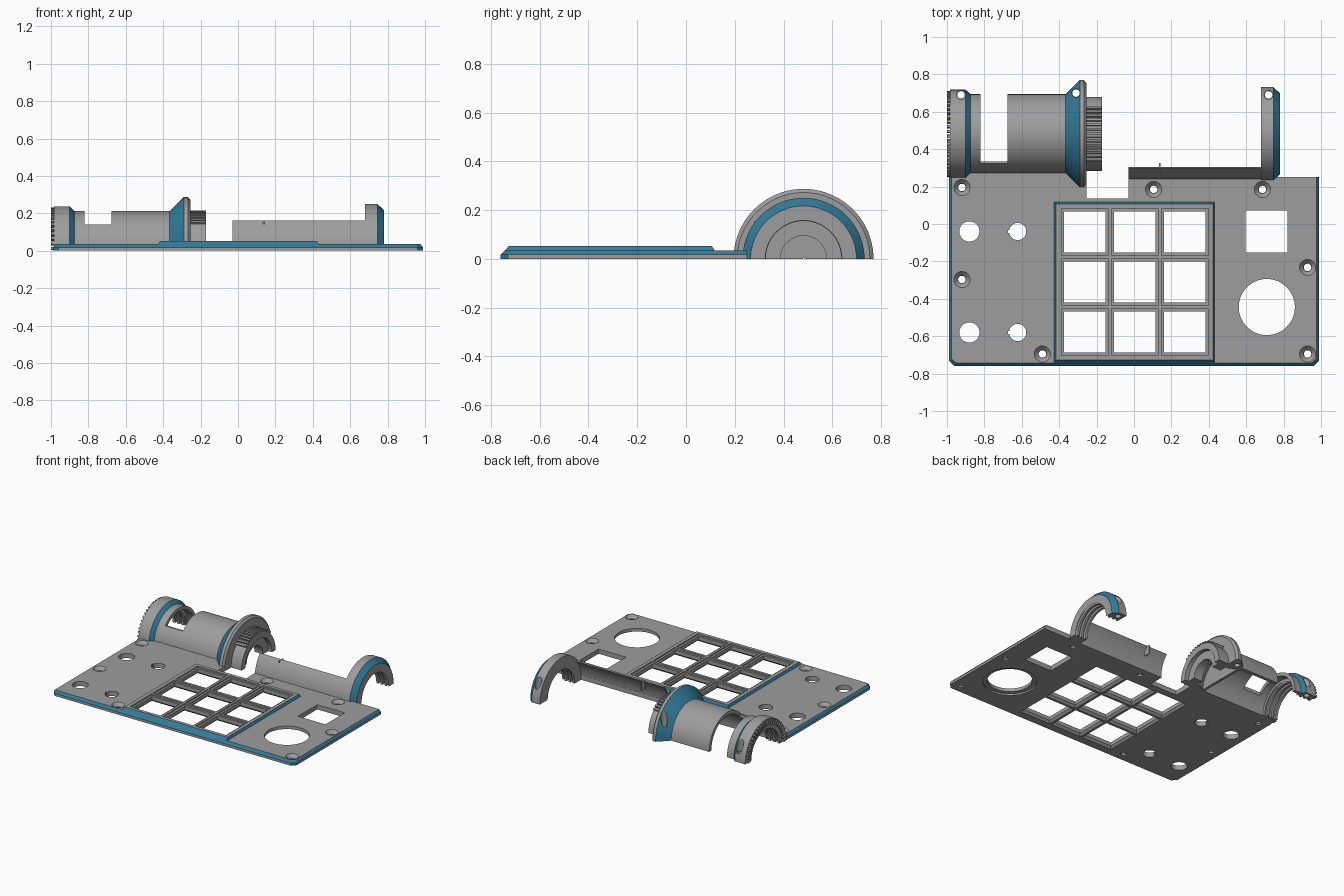
import bpy, bmesh, math
from mathutils import Matrix, Vector

if "Cube" in bpy.data.objects:
    bpy.data.objects.remove(bpy.data.objects["Cube"])

AX = 0.482  # y of the half-tube axis, which runs along x on z = 0


def material(name, col):
    m = bpy.data.materials.new(name)
    m.diffuse_color = (*col, 1)
    m.use_nodes = True
    m.node_tree.nodes["Principled BSDF"].inputs["Base Color"].default_value = m.diffuse_color
    return m


GREY = material("grey plastic", (0.34, 0.34, 0.34))
BLUE = material("blue trim", (0.03, 0.2, 0.32))


def finish(bm, name, smooth=False):
    bmesh.ops.recalc_face_normals(bm, faces=bm.faces)
    me = bpy.data.meshes.new(name)
    bm.to_mesh(me)
    bm.free()
    ob = bpy.data.objects.new(name, me)
    bpy.context.collection.objects.link(ob)
    me.materials.append(GREY)
    me.materials.append(BLUE)
    if smooth:
        bpy.ops.object.select_all(action='DESELECT')
        ob.select_set(True)
        bpy.context.view_layer.objects.active = ob
        bpy.ops.object.shade_smooth_by_angle(angle=math.radians(25))
    return ob


def half_turn(name, prof, blue=(), steps=40, a0=0, a1=math.pi):
    """Sweep a closed (x, radius) profile about the tube axis."""
    bm = bmesh.new()
    rings = []
    for i in range(steps + 1):
        t = a0 + (a1 - a0) * i / steps
        rings.append([bm.verts.new((x, AX - r * math.cos(t), r * math.sin(t))) for x, r in prof])
    n = len(prof)
    for a, b in zip(rings, rings[1:]):
        for j in range(n):
            k = (j + 1) % n
            bm.faces.new((a[j], a[k], b[k], b[j])).material_index = int(j in blue)
    bm.faces.new(rings[0])
    bm.faces.new(rings[-1][::-1])
    return finish(bm, name, True)


def loft(name, sections, is_blue):
    """Stack outlines [(z, points)] into a solid; is_blue(level, edge centre) picks trim."""
    bm = bmesh.new()
    loops = [[bm.verts.new((x, y, z)) for x, y in pts] for z, pts in sections]
    n = len(loops[0])
    for lv, (a, b) in enumerate(zip(loops, loops[1:])):
        for j in range(n):
            f = bm.faces.new((a[j], a[(j + 1) % n], b[(j + 1) % n], b[j]))
            f.material_index = int(is_blue(lv, f.calc_center_median()))
    bm.faces.new(loops[0][::-1])
    bm.faces.new(loops[-1])
    return finish(bm, name)


def add_box(bm, lo, hi, rot=None):
    lo, hi = Vector(lo), Vector(hi)
    m = Matrix.Translation((lo + hi) / 2) @ Matrix.Diagonal((*(hi - lo), 1))
    bmesh.ops.create_cube(bm, size=1, matrix=(rot or Matrix()) @ m)


def box(name, lo, hi):
    bm = bmesh.new()
    add_box(bm, lo, hi)
    return finish(bm, name)


def plug(x, y, z0, z1, r0, r1, seg=40):
    """Round or square (seg=4, r = half width) cutter."""
    k = math.sqrt(2) if seg == 4 else 1
    bm = bmesh.new()
    bmesh.ops.create_cone(bm, cap_ends=True, segments=seg, radius1=r0 * k, radius2=r1 * k, depth=z1 - z0,
                          matrix=Matrix.Translation((x, y, (z0 + z1) / 2)) @ Matrix.Rotation(math.pi / 4, 4, 'Z'))
    return finish(bm, "cutter")


def cut(ob, cutters):
    for c in cutters:
        md = ob.modifiers.new("cut", 'BOOLEAN')
        md.operation, md.solver, md.object = 'DIFFERENCE', 'EXACT', c
    dg = bpy.context.evaluated_depsgraph_get()
    me = bpy.data.meshes.new_from_object(ob.evaluated_get(dg))
    ob.modifiers.clear()
    ob.data = me


def drop(cutters):
    for c in cutters:
        bpy.data.objects.remove(c)


# base plate with chamfered side and front edges
notch = [(-.03, .25), (-.03, .135), (-.255, .135), (-.255, .25)]
low = [(-.99, .25), (-.99, -.73), (-.96, -.76), (.96, -.76), (.99, -.73), (.99, .25)] + notch
top = [(-.975, .25), (-.975, -.722), (-.952, -.742), (.952, -.742), (.975, -.722), (.975, .25)] + notch


def plate_trim(lv, c):
    corner = abs(c.x) > .962 and c.y < -.72
    return corner or (lv == 1 and (abs(c.x) > .97 or c.y < -.74))


plate = loft("base_plate", [(0, low), (.018, low), (.035, top)], plate_trim)


# raised keypad frame
def rect(x0, x1, y0, y1):
    return [(x0, y0), (x1, y0), (x1, y1), (x0, y1)]


pad = loft("keypad_frame", [(.02, rect(-.435, .44, -.757, .125)), (.052, rect(-.417, .422, -.727, .107))],
           lambda lv, c: True)
for f in pad.data.polygons:
    if abs(f.normal.z) > .95:
        f.material_index = 0

# 3 x 3 key windows, with a top step and a flared underside
keys = []
for i in (-1, 0, 1):
    for j in (-1, 0, 1):
        x, y = .004 + .267 * i, -.31 + .267 * j
        keys += [plug(x, y, -.1, .2, .11, .11, 4), plug(x, y, .042, .1, .125, .125, 4),
                 plug(x, y, -.005, .015, .13, .11, 4)]
cut(pad, keys)

# display, knob, button and screw holes
holes = [plug(.708, -.041, -.1, .2, .112, .112, 4), plug(.71, -.444, -.1, .2, .15, .15, 64),
         plug(.71, -.444, -.05, .012, .18, .18, 64)]
for y in (-.04, -.58):
    holes += [plug(-.88, y, -.1, .2, .054, .054), plug(-.622, y, -.1, .2, .046, .046),
              plug(-.667, y, -.1, .2, .007, .007, 4)]
for x, y in [(-.92, .195), (-.92, -.297), (-.49, -.695), (.105, .185),
             (.687, .185), (.928, -.232), (.928, -.695)]:
    holes += [plug(x, y, -.1, .2, .02, .02, 24), plug(x, y, .012, .04, .022, .048, 24)]
cut(plate, keys + holes)
drop(keys + holes)

# ledge joining plate and tube
box("tube_ledge", (-.95, .24, 0), (-.30, .285, .035))


# threaded inside of the end rings
def thread(x0, x1, r0, r1, n):
    s = (x1 - x0) / (2 * n)
    pts = []
    for i in range(n):
        a = x0 + 2 * i * s
        pts += [(a, r0), (a + s, r0), (a + s, r1), (a + 2 * s, r1)]
    return pts + [(x1, r0)]


def ring_screw(ob, x, y, bore):
    c = [plug(x, y, -.1, .4, .02, .02, 24), plug(x, y, .06, .4, bore, bore, 24)]
    cut(ob, c)
    drop(c)


# left end ring and its knurled rim
left = half_turn("left_ring", [(-.875, .212), (-.9, .236), (-.985, .236)] + thread(-.985, -.875, .165, .18, 3),
                 blue=(0,))
ring_screw(left, -.925, .69, .024)
bm = bmesh.new()
for i in range(26):
    rot = Matrix.Translation((0, AX, 0)) @ Matrix.Rotation(math.pi * (i + .5) / 26, 4, 'X')
    add_box(bm, (-1.0, .195, -.007), (-.98, .23, .007), rot)
finish(bm, "left_ring_knurl")

# main half tube with a cut-away opening
tube = half_turn("main_tube", [(-.88, .212), (-.36, .212), (-.36, .187), (-.88, .187)])
opening = [box("cutter", (-.82, .2, .14), (-.675, .8, .4)), box("cutter", (-.82, .335, -.1), (-.675, .8, .4))]
cut(tube, opening)
drop(opening)

# flared collar, inner wall and toothed stub
collar = half_turn("flared_collar", [(-.365, .212), (-.29, .287), (-.268, .287), (-.255, .272),
                                     (-.255, .15), (-.29, .15), (-.365, .187)], blue=(0,))
ring_screw(collar, -.31, .70, .022)
half_turn("tube_inner_wall", [(-.365, .2), (-.345, .2), (-.345, .003), (-.365, .003)])
half_turn("collar_stub", [(-.27, .198), (-.17, .198), (-.17, .155), (-.2, .155), (-.2, .095), (-.27, .095)])
bm = bmesh.new()
for i in range(13):
    rot = Matrix.Translation((0, AX, 0)) @ Matrix.Rotation(math.radians(48 + 7 * i), 4, 'X')
    add_box(bm, (-.26, .19, -.006), (-.17, .214, .006), rot)
finish(bm, "stub_teeth")

# low curved wall between the stub and the right ring
half_turn("low_wall", [(-.03, .245), (.7, .245), (.7, .236), (-.03, .236)], steps=14, a1=math.asin(.16 / .242))
box("wall_rib", (.135, .28, .09), (.142, .325, .155))

# right end ring
right = half_turn("right_ring", [(.78, .217), (.745, .25), (.68, .25)] + thread(.68, .78, .157, .178, 3), blue=(0,))
ring_screw(right, .72, .69, .024)
